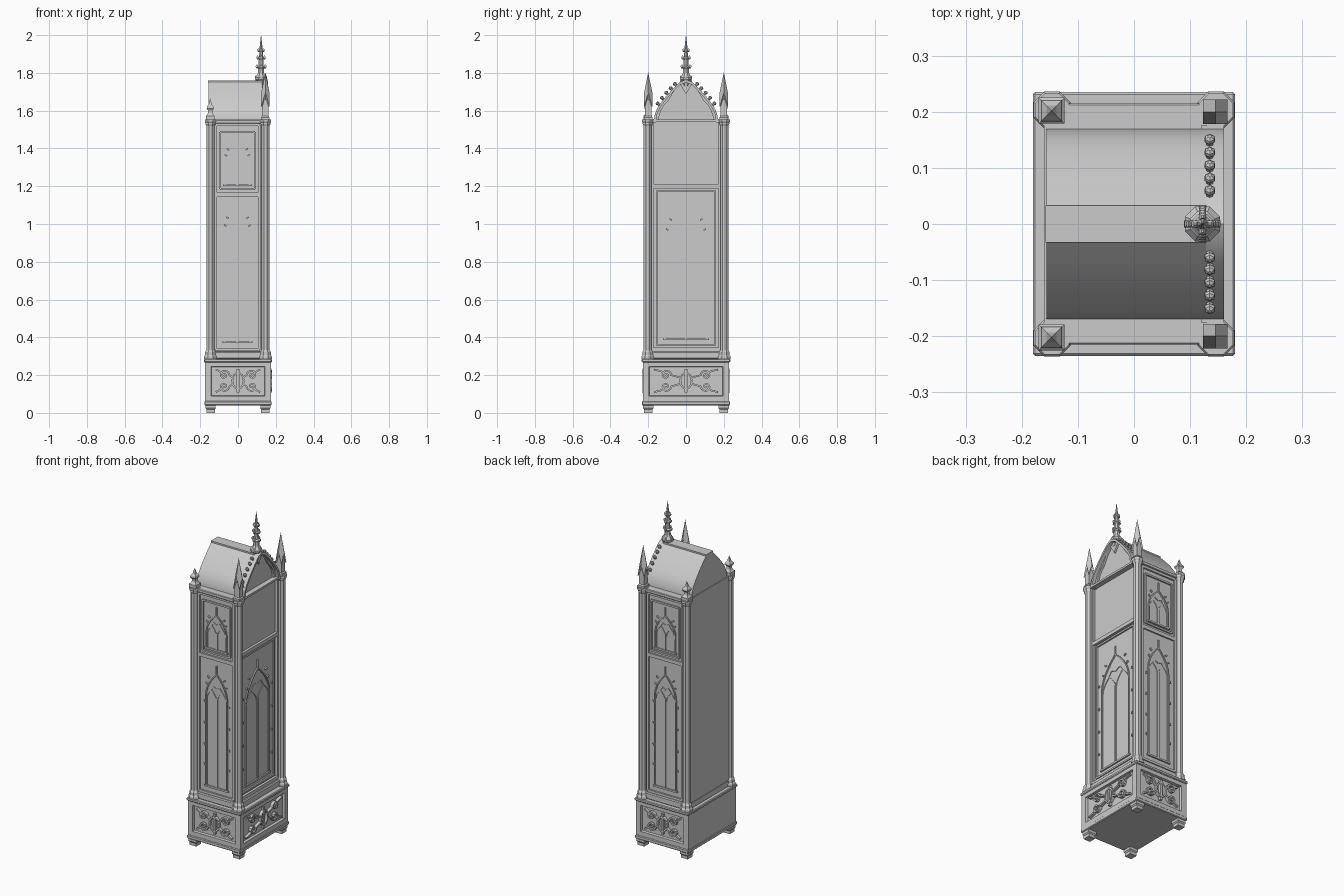
import bpy, bmesh, math
from math import sin, cos, pi, radians
from mathutils import Vector

if "Cube" in bpy.data.objects:
    bpy.data.objects.remove(bpy.data.objects["Cube"])


def finish(name, bm):
    bmesh.ops.remove_doubles(bm, verts=bm.verts, dist=1e-5)
    bmesh.ops.recalc_face_normals(bm, faces=bm.faces)
    me = bpy.data.meshes.new(name)
    bm.to_mesh(me)
    bm.free()
    ob = bpy.data.objects.new(name, me)
    bpy.context.collection.objects.link(ob)
    return ob


def box(name, x0, x1, y0, y1, z0, z1, bevel=0):
    bm = bmesh.new()
    bmesh.ops.create_cube(bm, size=1)
    for v in bm.verts:
        v.co = Vector(((x0 + x1) / 2 + v.co.x * (x1 - x0), (y0 + y1) / 2 + v.co.y * (y1 - y0),
                       (z0 + z1) / 2 + v.co.z * (z1 - z0)))
    if bevel:
        bmesh.ops.bevel(bm, geom=bm.edges[:], offset=bevel, segments=1, affect='EDGES')
    return finish(name, bm)


def lathe(name, prof, n, x, y):
    """Stack of n-gons with flat sides facing the axes; prof = (half width, z)."""
    bm = bmesh.new()
    k = 1 / cos(pi / n)
    rings = [[bm.verts.new((x + r * k * cos((i + .5) * 2 * pi / n), y + r * k * sin((i + .5) * 2 * pi / n), z))
              for i in range(n)] for r, z in prof]
    for a, b in zip(rings, rings[1:]):
        for i in range(n):
            bm.faces.new((a[i], a[(i + 1) % n], b[(i + 1) % n], b[i]))
    bm.faces.new(rings[0])
    bm.faces.new(rings[-1])
    return finish(name, bm)


# Face-local coordinates: u across, v up, d outward
MAP = {'left': lambda u, v, d: (u, -d, v), 'right': lambda u, v, d: (u, d, v),
       'front': lambda u, v, d: (d, u, v)}


def band(name, A, B, d0, d1, face):
    bm = bmesh.new()
    f = MAP[face]
    rows = [[bm.verts.new(f(*p, d)) for p in L] for L, d in ((A, d0), (B, d0), (B, d1), (A, d1))]
    for r in range(4):
        a, b = rows[r], rows[(r + 1) % 4]
        for i in range(len(A) - 1):
            bm.faces.new((a[i], a[i + 1], b[i + 1], b[i]))
    bm.faces.new([r[0] for r in rows])
    bm.faces.new([r[-1] for r in rows])
    return finish(name, bm)


def strip(name, pts, w, d0, d1, face):
    P = [Vector(p) for p in pts]
    A, B = [], []
    for i, p in enumerate(P):
        t0 = (p - P[i - 1]).normalized() if i else (P[1] - p).normalized()
        t1 = (P[i + 1] - p).normalized() if i < len(P) - 1 else t0
        t = (t0 + t1).normalized()
        m = Vector((-t.y, t.x)) * (w / 2 / max(.4, t.dot(t0)))
        A.append(p + m)
        B.append(p - m)
    return band(name, A, B, d0, d1, face)


def rect(name, u0, u1, v0, v1, w, d0, d1, face):
    for a, b in (((u0, v0), (u1, v0)), ((u0, v1), (u1, v1)), ((u0, v0), (u0, v1)), ((u1, v0), (u1, v1))):
        strip(name, [a, b], w, d0, d1, face)


def lancet(c, w, zb, zs, zp):
    """Pointed arch outline with legs."""
    half = [(w * (1 - (i / 6) ** 2), zs + (zp - zs) * sin(i / 6 * pi / 2)) for i in range(7)]
    half = [(w * cos(i / 6 * pi / 2) ** .9 if i < 6 else 0, zs + (zp - zs) * i / 6) for i in range(7)]
    R = [(w, zb)] + half
    return [(c - u, v) for u, v in R] + [(c + u, v) for u, v in R[-2::-1]]


def tracery(name, c, w, zb, zs, zp, d, face):
    """Two lancets beneath a pointed arch with an ogee tip."""
    strip(name + "_arch", lancet(c, w, zb, zs, zp), .007, d, d + .009, face)
    for s in (-1, 1):
        strip(name + "_lancet", lancet(c + s * w / 2, w / 2 - .004, zb, zs - .02, zs + w * .55), .005, d, d + .006, face)
        strip(name + "_cusp", [(c + s * w * .55, zs + w * .5), (c + s * w * .3, zs + w * .85), (c, zs + w * .7)],
              .005, d, d + .006, face)
        for k in (.3, .6):
            u, v = c + s * w * (1 - k * .55), zs + (zp - zs) * (k + .18)
            strip(name + "_leaf", [(u, v), (u + s * .012, v + .008)], .008, d, d + .01, face)
    strip(name + "_mullion", [(c, zb), (c, zs)], .008, d, d + .008, face)
    strip(name + "_tip", [(c, zp), (c, zp + .05)], .006, d, d + .009, face)
    strip(name + "_sill", [(c - w - .01, zb), (c + w + .01, zb)], .01, d, d + .011, face)


def scrolls(face, c, w, d0, d1):
    """Carved foliage inside a plinth panel."""
    ring = [(c + .03 * cos(a * pi / 8), .17 + .042 * sin(a * pi / 8)) for a in range(17)]
    strip("carved_ring", ring, .009, d0, d1, face)
    strip("carved_leaf", [(c, .108), (c, .232)], .014, d0, d1 - .003, face)
    for s in (-1, 1):
        for q in (-1, 1):
            cu = c + s * (w * .62)
            cv = .17 + q * .03
            sp = [(cu + s * (.028 - .0018 * i) * cos(i * .6) * -1, cv + q * (.028 - .0018 * i) * sin(i * .6))
                  for i in range(14)]
            strip("carved_scroll", [(c + s * .025, .17 + q * .015)] + sp, .009, d0, d1, face)
            strip("carved_tendril", [(cu, cv), (cu + s * .025, cv + q * .02), (c + s * w, .17 + q * .06)],
                  .009, d0, d1 - .002, face)


# Feet
for sx in (-1, 1):
    for sy in (-1, 1):
        lathe("foot", [(.022, 0), (.022, .018), (.027, .025), (.027, .042)], 4, sx * .145, sy * .2)

# Plinth with sunk panels (plain at the back)
box("plinth_skirt", -.178, .178, -.233, .233, .04, .062, .004)
bm = bmesh.new()
bmesh.ops.create_cube(bm, size=1)
for v in bm.verts:
    v.co = Vector((v.co.x * .35, v.co.y * .456, .167 + v.co.z * .22))
bm.normal_update()
sides = [f for f in bm.faces if abs(f.normal.z) < .5 and f.normal.x > -.5]
bmesh.ops.inset_individual(bm, faces=sides, thickness=.045, depth=0)
bmesh.ops.inset_individual(bm, faces=sides, thickness=.004, depth=-.014)
finish("plinth", bm)
box("plinth_moulding", -.18, .18, -.235, .235, .268, .286, .004)
box("body_skirt", -.16, .155, -.212, .212, .285, .325, .005)
scrolls('front', 0, .17, .16, .179)
for f in ('left', 'right'):
    scrolls(f, 0, .118, .213, .231)

# Body
box("body", -.158, .127, -.197, .197, .28, 1.55)
for s in (-1, 1):
    box("side_cornice", -.158, .158, s * .206 - .009, s * .206 + .009, 1.532, 1.552, .003)
    box("front_stile", .12, .143, s * .185 - .012, s * .185 + .012, .3, 1.55)
box("cornice_top", -.16, .158, -.212, .212, 1.54, 1.552)

# Corner columns
col = [(.033, .285), (.033, .298), (.028, .306), (.028, .322), (.021, .333), (.021, 1.518),
       (.026, 1.53), (.026, 1.536), (.03, 1.542), (.03, 1.554)]
for sx in (-1, 1):
    for sy in (-1, 1):
        lathe("corner_column", col, 8, sx * .146, sy * .203)

# Side panels with tracery
for f in ('left', 'right'):
    rect("side_frame", -.118, .113, .335, 1.525, .014, .19, .207, f)
    rect("side_window_frame", -.095, .09, 1.185, 1.487, .01, .19, .206, f)
    strip("side_rail", [(-.118, 1.155), (.113, 1.155)], .022, .19, .206, f)
    tracery("side_window", -.003, .066, 1.205, 1.31, 1.415, .195, f)
    tracery("side_lancet", -.003, .07, .375, .92, 1.06, .195, f)
    for z in (.5, .62, .75, .88):
        for u in (-.085, .08):
            strip("side_stud", [(u - .004, z), (u + .004, z)], .012, .19, .203, f)

# Front door and dial opening
strip("front_rail", [(-.176, 1.2), (.176, 1.2)], .022, .12, .142, 'front')
strip("front_sill", [(-.176, .335), (.176, .335)], .02, .12, .142, 'front')
rect("door_frame", -.155, .155, .36, 1.175, .01, .12, .136, 'front')
tracery("door_lancet", 0, .112, .39, .88, 1.06, .125, 'front')
for z in (.5, .64, .78, .92):
    for u in (-.138, .138):
        strip("door_stud", [(u - .004, z), (u + .004, z)], .012, .12, .134, 'front')

# Roof with flat ridge
half = [(.17, 1.55), (.164, 1.585), (.15, 1.617), (.13, 1.646), (.102, 1.68), (.068, 1.717), (.033, 1.752)]
prof = [(-u, v) for u, v in half] + [(u, v) for u, v in half[::-1]]
band("roof", prof, [(u, 1.545) for u, v in prof], -.156, .128, 'front')
box("ridge_cap", -.158, .13, -.033, .033, 1.75, 1.761)

# Gable hood, spandrel and crockets
edge = [(-u, v) for u, v in half] + [(0, 1.765)] + [(u, v) for u, v in half[::-1]]
inner = [(u * .93, 1.54 + (v - 1.54) * .93) for u, v in edge]
n = len(edge) - 1
for w, d in ((.148, .14), (.155, .135)):
    rnd = [(-w * cos(pi * i / n), 1.54 + w * sin(pi * i / n)) for i in range(n + 1)]
    rnd = [(u * .98, min(v, b[1] - .003)) if abs(u) < abs(b[0]) or i == n // 2 else b
           for i, ((u, v), b) in enumerate(zip(rnd, inner))]
    band("gable_spandrel", inner, rnd, .122, d, 'front')
band("gable_hood", edge, inner, .12, .16, 'front')
for s in (-1, 1):
    strip("hood_foot", [(s * .158, 1.547), (s * .176, 1.547)], .018, .12, .16, 'front')
    for y, z in ((.055, 1.737), (.077, 1.714), (.1, 1.69), (.123, 1.663), (.146, 1.633)):
        ob = lathe("crocket", [(.005, -.012), (.006, 0), (.009, .006), (.008, .012), (.003, .016)], 6, 0, 0)
        ob.location = (.135, s * y, z)
        ob.rotation_euler = (-s * radians(40), 0, 0)

# Front pinnacles: helm spires on square shafts
for s in (-1, 1):
    x, y, h = .145, s * .2, .022
    lathe("pinnacle_shaft", [(.022, 1.55), (.022, 1.565), (.017, 1.572), (.017, 1.66)], 4, x, y)
    bm = bmesh.new()
    top = bm.verts.new((x, y, 1.803))
    bot = bm.verts.new((x, y, 1.615))
    dirs = [(1, 0), (1, 1), (0, 1), (-1, 1), (-1, 0), (-1, -1), (0, -1), (1, -1)]
    ring = [bm.verts.new((x + a * h, y + b * h, 1.695 if a * b == 0 else 1.622)) for a, b in dirs]
    for i in range(0, 8, 2):
        bm.faces.new((top, ring[i], ring[i + 1], ring[(i + 2) % 8]))
    for i in range(8):
        bm.faces.new((bot, ring[(i + 1) % 8], ring[i]))
    finish("pinnacle_spire", bm)

# Back finials
for s in (-1, 1):
    lathe("back_finial", [(.023, 1.55), (.023, 1.572), (.015, 1.58), (.011, 1.588), (.011, 1.6), (.019, 1.612),
                          (.017, 1.622), (.009, 1.632), (.0005, 1.664)], 4, -.147, s * .202)

# Central finial with leaf tiers
lathe("centre_finial", [(.02, 1.73), (.024, 1.755), (.031, 1.765), (.031, 1.775), (.02, 1.79), (.016, 1.8),
                        (.015, 1.822), (.022, 1.83), (.014, 1.838), (.012, 1.87), (.018, 1.877), (.011, 1.885),
                        (.009, 1.91), (.014, 1.916), (.009, 1.924), (.0005, 2.0)], 8, .122, 0)
for z, r in ((1.775, .026), (1.832, .022), (1.879, .018), (1.918, .013)):
    for k in range(4):
        cx, cy = .122 + r * cos(k * pi / 2), r * sin(k * pi / 2)
        lathe("finial_leaf", [(.003, z - .008), (.0065, z), (.006, z + .006), (.002, z + .012)], 4, cx, cy)

# Smooth curved roof only where angles are shallow
bpy.ops.object.select_all(action='DESELECT')
for nm in ("roof", "gable_hood"):
    ob = bpy.data.objects[nm]
    ob.select_set(True)
    bpy.context.view_layer.objects.active = ob
bpy.ops.object.shade_smooth_by_angle(angle=radians(30))
